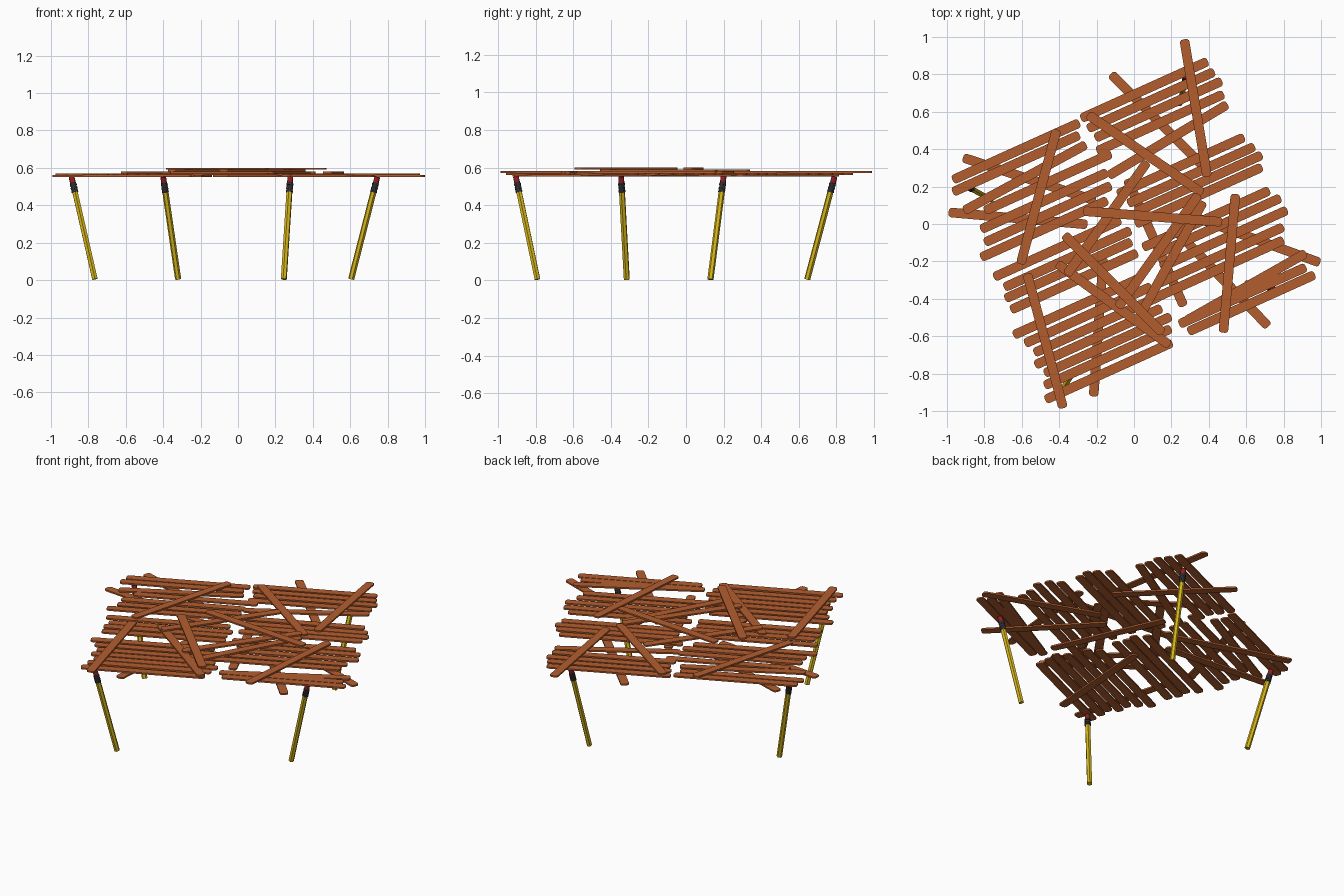
import bpy, bmesh
from math import radians, cos, sin, pi
from mathutils import Vector, Matrix

if "Cube" in bpy.data.objects:
    bpy.data.objects.remove(bpy.data.objects["Cube"])


def material(name, rgb):
    m = bpy.data.materials.new(name)
    m.diffuse_color = (*rgb, 1)
    m.use_nodes = True
    m.node_tree.nodes["Principled BSDF"].inputs["Base Color"].default_value = m.diffuse_color
    return m


wood = material("wood", (0.45, 0.11, 0.028))
yellow = material("yellow_paint", (0.68, 0.47, 0.01))
black = material("black_metal", (0.025, 0.025, 0.03))
red = material("red_rubber", (0.3, 0.012, 0.015))

LENGTH, WIDTH, THICK, Z0 = 0.745, 0.051, 0.0098, 0.5515


# One shared stick mesh: a thin slab with rounded corners
def stick_mesh():
    bm = bmesh.new()
    r = 0.017
    pts = []
    for sx, sy, start in ((1, 1, 0), (-1, 1, 90), (-1, -1, 180), (1, -1, 270)):
        for i in range(4):
            a = radians(start + i * 30)
            pts.append((sx * (LENGTH / 2 - r) + r * cos(a),
                        sy * (WIDTH / 2 - r) + r * sin(a), 0))
    face = bm.faces.new([bm.verts.new(p) for p in pts])
    top = bmesh.ops.extrude_face_region(bm, geom=[face])["geom"]
    bmesh.ops.translate(bm, vec=(0, 0, THICK),
                        verts=[v for v in top if isinstance(v, bmesh.types.BMVert)])
    bmesh.ops.recalc_face_normals(bm, faces=bm.faces)
    me = bpy.data.meshes.new("stick")
    bm.to_mesh(me)
    bm.free()
    me.materials.append(wood)
    return me


STICK = stick_mesh()


def stick(name, x, y, angle, level):
    ob = bpy.data.objects.new(name, STICK)
    ob.location = (x, y, Z0 + level * 0.0098)
    ob.rotation_euler.z = radians(angle)
    bpy.context.collection.objects.link(ob)


# Table top slats: outer end of every stick in the two columns
left_ends = [(-.97, .235), (-.97, .17), (-.91, .07), (-.80, .07), (-.82, -.03), (-.80, -.10),
             (-.82, -.18), (-.75, -.285), (-.695, -.34), (-.69, -.40), (-.66, -.46),
             (-.645, -.595), (-.585, -.64), (-.535, -.69), (-.53, -.755), (-.48, -.80),
             (-.48, -.865), (-.475, -.94)]
right_ends = [(.967, -.27), (.92, -.23), (.92, -.155), (.80, -.085), (.80, -.015), (.82, .075),
              (.785, .14), (.725, .18), (.685, .305), (.685, .37), (.645, .415), (.59, .465),
              (.50, .64), (.48, .695), (.47, .765), (.43, .815), (.395, .87)]
tilted = {("left", 2): 28.5, ("right", 2): 29.5, ("right", 12): 31}
for side, ends, s in (("left", left_ends, 1), ("right", right_ends, -1)):
    for i, (x, y) in enumerate(ends):
        ang = tilted.get((side, i), 24.3)
        h = s * LENGTH / 2
        stick(f"{side}_slat", x + h * cos(radians(ang)), y + h * sin(radians(ang)), ang, 1)

# Loose cross sticks below and above the slats: x, y, angle
cross = {
    0: [(-.56, .24, -18), (-.62, .03, -5), (.14, .54, -45), (-.19, -.55, 86),
        (.645, -.08, -20), (.46, -.28, -46), (.115, -.10, -66)],
    2: [(.33, .62, -80.5), (.06, .375, -34.5), (-.51, .145, 75), (-.475, -.625, -75),
        (.51, -.21, 85), (-.11, -.43, -36), (.19, -.205, 61)],
    3: [(-.145, .03, 54.5), (.13, -.145, 54.5)],
    4: [(.10, .04, -4.5), (-.11, -.32, -45)],
}
for level, items in cross.items():
    for x, y, ang in items:
        stick("cross_stick", x, y, ang, level)


# Pencil legs: hexagonal body, banded ferrule, eraser
def rod(name, a, b, radius, sides, mat):
    bm = bmesh.new()
    d = b - a
    m = Matrix.Translation((a + b) / 2) @ d.to_track_quat('Z', 'Y').to_matrix().to_4x4()
    bmesh.ops.create_cone(bm, cap_ends=True, segments=sides, radius1=radius,
                          radius2=radius, depth=d.length, matrix=m)
    me = bpy.data.meshes.new(name)
    bm.to_mesh(me)
    bm.free()
    me.materials.append(mat)
    ob = bpy.data.objects.new(name, me)
    bpy.context.collection.objects.link(ob)


legs = {"left": ((-.765, .13), (-.89, .20)), "front": ((-.32, -.79), (-.40, -.905)),
        "right": ((.605, -.315), (.745, -.345)), "back": ((.245, .645), (.28, .79))}
for name, (bottom, top) in legs.items():
    a, b = Vector((*bottom, 0.005)), Vector((*top, 0.552))
    rod(f"{name}_leg_body", a, a.lerp(b, 0.86), 0.0165, 6, yellow)
    rod(f"{name}_leg_ferrule", a.lerp(b, 0.85), a.lerp(b, 0.945), 0.0165, 16, black)
    for t in (0.85, 0.88, 0.915):
        rod(f"{name}_leg_ferrule_band", a.lerp(b, t), a.lerp(b, t + 0.018), 0.0185, 16, black)
    rod(f"{name}_leg_eraser", a.lerp(b, 0.94), b, 0.0155, 16, red)
